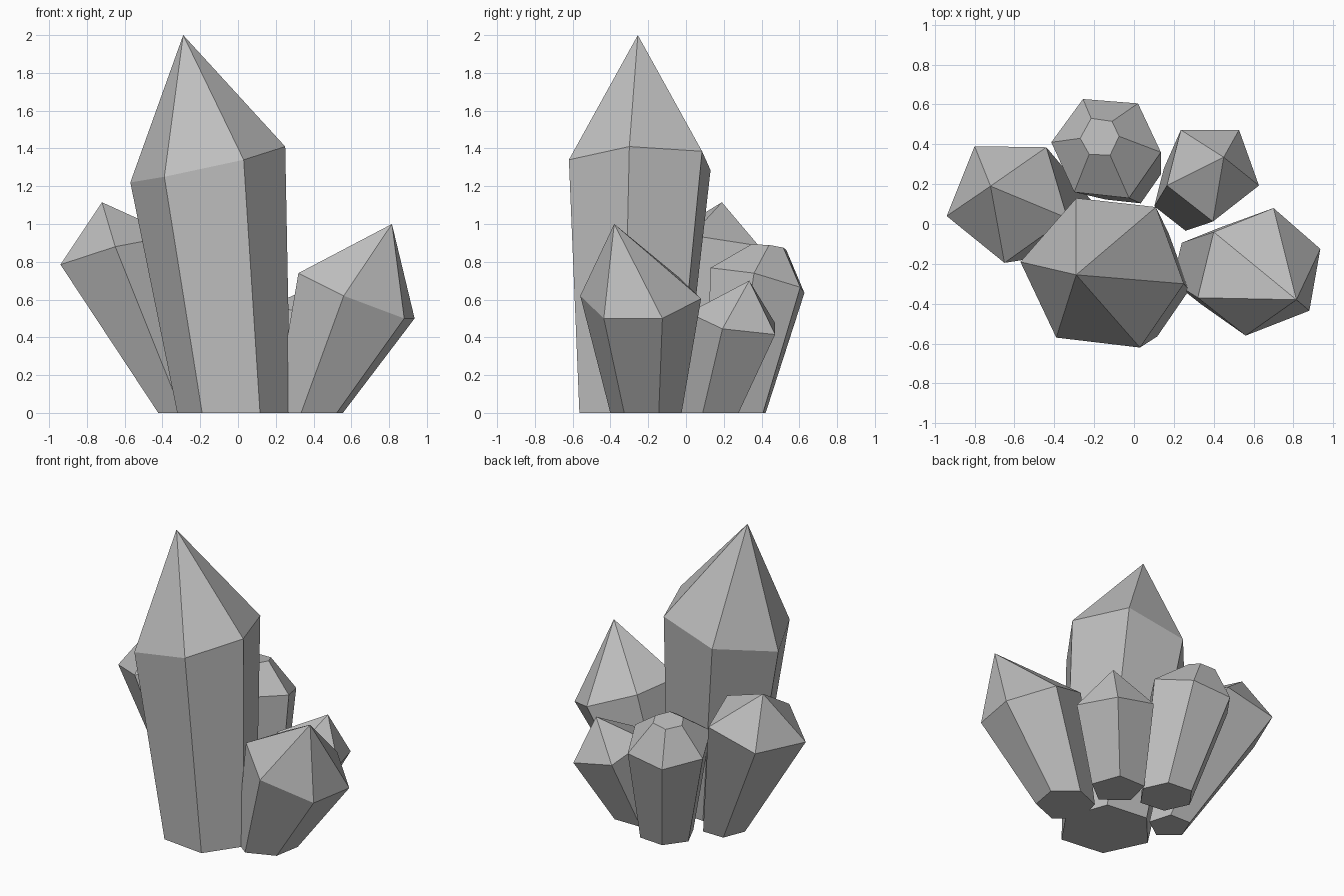
import bpy, bmesh
from mathutils import Vector

if "Cube" in bpy.data.objects:
    bpy.data.objects.remove(bpy.data.objects["Cube"])

stone = bpy.data.materials.new("crystal_grey")
stone.diffuse_color = (0.52, 0.52, 0.52, 1)
stone.use_nodes = True
stone.node_tree.nodes["Principled BSDF"].inputs["Base Color"].default_value = stone.diffuse_color


def crystal(name, rim, base_centre, base_scale, tip):
    """Tapered prism on the ground, topped by a point or a flat cap."""
    bm = bmesh.new()
    n = len(rim)
    centre = sum((Vector(p) for p in rim), Vector()) / n
    foot = []
    for p in rim:
        d = (Vector(p) - centre) * base_scale
        foot.append(bm.verts.new((base_centre[0] + d.x, base_centre[1] + d.y, 0)))
    ring = [bm.verts.new(p) for p in rim]
    top = [bm.verts.new(p) for p in tip]
    bm.faces.new(foot[::-1])
    for i in range(n):
        j = (i + 1) % n
        bm.faces.new((foot[i], foot[j], ring[j], ring[i]))
        if len(top) == 1:
            bm.faces.new((ring[i], ring[j], top[0]))
        else:
            bm.faces.new((ring[i], ring[j], top[j], top[i]))
    if len(top) > 1:
        bm.faces.new(top)
    bmesh.ops.recalc_face_normals(bm, faces=bm.faces)
    mesh = bpy.data.meshes.new(name)
    bm.to_mesh(mesh)
    bm.free()
    mesh.materials.append(stone)
    bpy.context.collection.objects.link(bpy.data.objects.new(name, mesh))


# Tall central crystal
crystal("main_crystal",
        [(-.57, -.19, 1.22), (-.39, -.57, 1.25), (.03, -.62, 1.34),
         (.25, -.30, 1.41), (.11, .085, 1.385), (-.29, .13, 1.285)],
        (-.01, -.29), .73, [(-.29, -.255, 2)])

# Leaning crystal on the right
crystal("right_crystal",
        [(.32, -.37, .74), (.56, -.56, .62), (.88, -.435, .50),
         (.935, -.125, .50), (.70, .08, .605), (.40, -.04, .72)],
        (.377, -.213), .59, [(.815, -.38, 1)])

# Leaning five-sided crystal on the left
crystal("left_crystal",
        [(-.94, .04, .785), (-.65, -.195, .88), (-.335, .03, .94),
         (-.44, .385, .885), (-.80, .39, .80)],
        (-.29, 0), .43, [(-.72, .19, 1.115)])

# Small five-sided crystal at the back right
crystal("small_crystal",
        [(.165, .193, .56), (.396, .0125, .53), (.627, .193, .445),
         (.527, .472, .415), (.235, .472, .475)],
        (.255, .14), .68, [(.45, .335, .70)])

# Blunt crystal at the back with a flat cap
crystal("blunt_crystal",
        [(-.415, .41, .67), (-.30, .16, .74), (-.025, .13, .768),
         (.135, .36, .74), (.02, .605, .665), (-.256, .627, .635)],
        (-.04, .265), .64,
        [(-.27, .43, .868), (-.225, .35, .882), (-.12, .345, .892),
         (-.075, .44, .889), (-.11, .515, .875), (-.215, .53, .865)])
